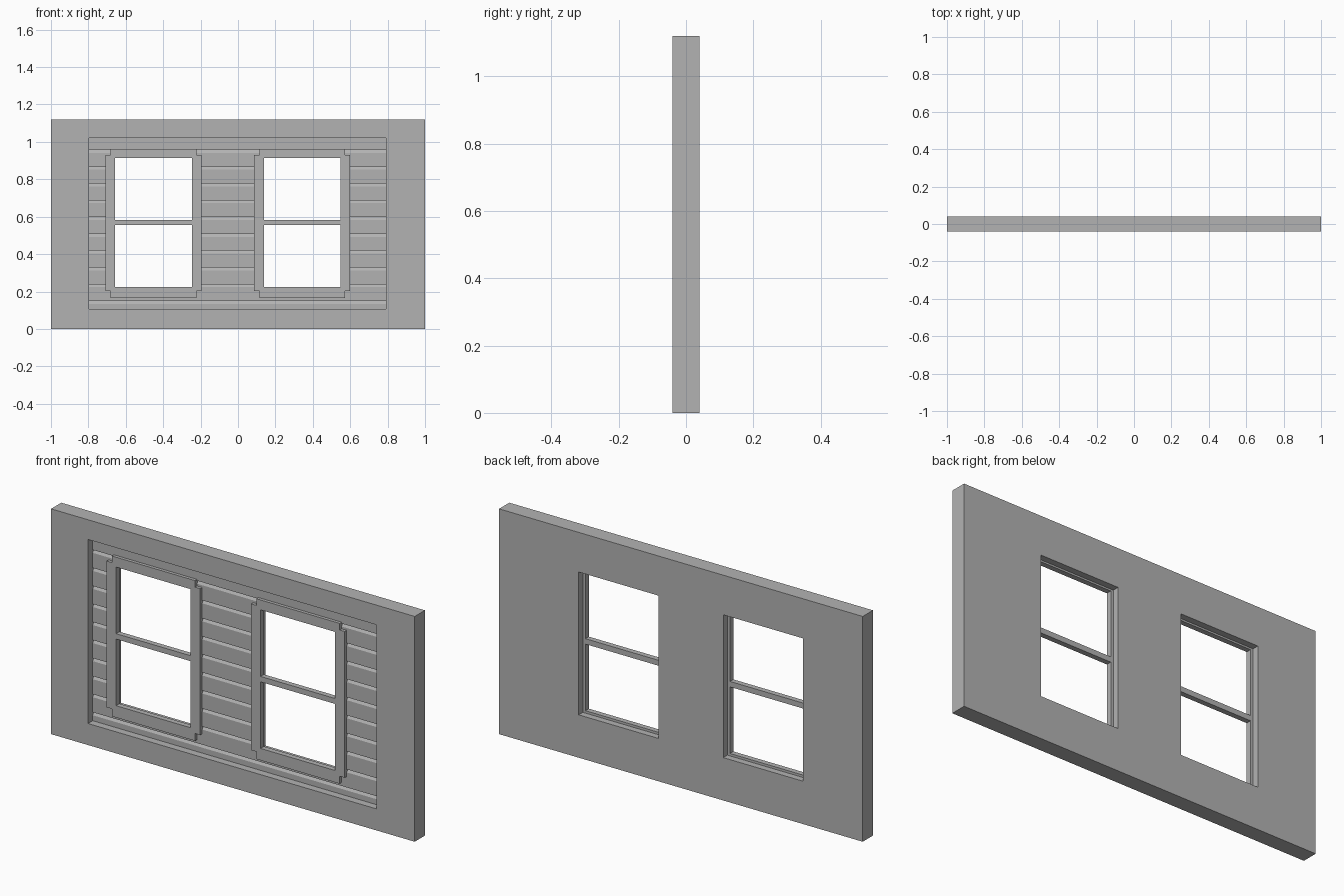
import bpy, bmesh
from mathutils import Vector

cube = bpy.data.objects.get("Cube")
if cube:
    bpy.data.objects.remove(cube, do_unlink=True)

grey = bpy.data.materials.new("plain grey")
grey.use_nodes = True
COLOUR = (0.45, 0.45, 0.45, 1)
grey.diffuse_color = COLOUR
grey.node_tree.nodes["Principled BSDF"].inputs["Base Color"].default_value = COLOUR


def prism(name, outline, direction):
    """Extrude a closed 3D outline along a direction."""
    bm = bmesh.new()
    face = bm.faces.new([bm.verts.new(p) for p in outline])
    ext = bmesh.ops.extrude_face_region(bm, geom=[face])["geom"]
    moved = [v for v in ext if isinstance(v, bmesh.types.BMVert)]
    bmesh.ops.translate(bm, verts=moved, vec=Vector(direction))
    bmesh.ops.recalc_face_normals(bm, faces=bm.faces)
    mesh = bpy.data.meshes.new(name)
    bm.to_mesh(mesh)
    bm.free()
    mesh.materials.append(grey)
    obj = bpy.data.objects.new(name, mesh)
    bpy.context.collection.objects.link(obj)
    return obj


def box(name, x0, x1, y0, y1, z0, z1):
    corners = [(x0, y0, z0), (x1, y0, z0), (x1, y0, z1), (x0, y0, z1)]
    return prism(name, corners, (0, y1 - y0, 0))


def cut(target, cutter):
    cutter.hide_render = True
    mod = target.modifiers.new("cut", "BOOLEAN")
    mod.operation = "DIFFERENCE"
    mod.solver = "EXACT"
    mod.object = cutter
    bpy.context.view_layer.objects.active = target
    bpy.ops.object.modifier_apply(modifier=mod.name)
    bpy.data.objects.remove(cutter, do_unlink=True)


# Main sizes
HEIGHT, FRONT, BACK = 1.12, -0.04, 0.04
LEFT, RIGHT, BOTTOM, TOP = -0.797, 0.79, 0.107, 1.022
BOARD, GROOVE, PITCH = -0.003, 0.007, 0.0897
WINDOWS = {"right": -0.452, "left": 0.343}

# Wall slab with a recessed panel of grooved boards
wall = box("wall", -1, 1, FRONT, BACK, 0, HEIGHT)
profile = [(-0.1, BOTTOM), (BOARD, BOTTOM)]
for i in range(10):
    z = 0.134 + i * PITCH
    profile += [(BOARD, z), (GROOVE, z + 0.015), (BOARD, z + 0.015)]
profile += [(BOARD, TOP), (-0.1, TOP)]
cut(wall, prism("recess_cutter", [(LEFT, y, z) for y, z in profile],
                (RIGHT - LEFT, 0, 0)))

# Window holes through the wall, each with a notched frame and a cross bar
for side, cx in WINDOWS.items():
    cut(wall, box("hole_cutter", cx - 0.219, cx + 0.219, -0.1, 0.1, 0.213, 0.923))

    half = [(0.229, 0.166), (0.229, 0.203), (0.257, 0.203),
            (0.257, 0.93), (0.229, 0.93), (0.229, 0.963)]
    outline = [(cx + x, z) for x, z in half]
    outline += [(cx - x, z) for x, z in reversed(half)]
    frame = prism(side + "_window_frame", [(x, -0.019, z) for x, z in outline],
                  (0, 0.0265, 0))
    for z0, z1 in ((0.225, 0.556), (0.583, 0.914)):
        cut(frame, box("pane_cutter", cx - 0.205, cx + 0.205, -0.1, 0.1, z0, z1))
